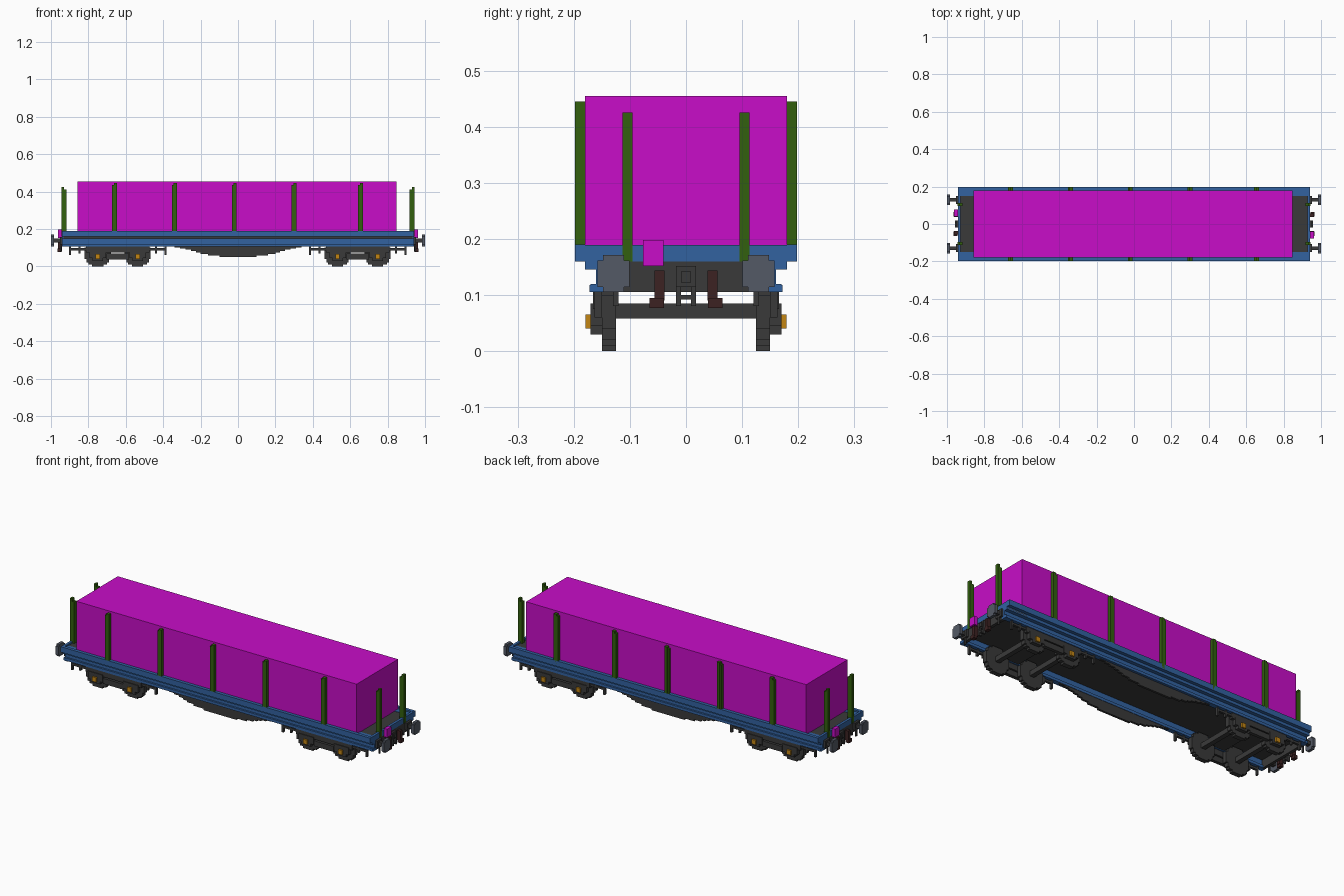
import bpy, bmesh, math

if "Cube" in bpy.data.objects:
    bpy.data.objects.remove(bpy.data.objects["Cube"])


def material(name, srgb):
    lin = [((c / 255 + 0.055) / 1.055) ** 2.4 if c > 10 else c / 255 / 12.92 for c in srgb]
    m = bpy.data.materials.new(name)
    m.use_nodes = True
    m.diffuse_color = (*lin, 1)
    m.node_tree.nodes["Principled BSDF"].inputs["Base Color"].default_value = (*lin, 1)
    return m


MAGENTA = material("magenta", (200, 13, 200))
GREEN = material("stake green", (50, 96, 14))
BLUE = material("frame blue", (50, 98, 160))
DARK = material("dark iron", (58, 58, 58))
GREY = material("buffer grey", (84, 90, 102))
GOLD = material("axle gold", (196, 134, 20))
BROWN = material("hose brown", (60, 34, 34))


def blocks(name, boxes, mat):
    """One object from a list of (x0, x1, y0, y1, z0, z1) boxes."""
    bm = bmesh.new()
    for x0, x1, y0, y1, z0, z1 in boxes:
        vs = bmesh.ops.create_cube(bm, size=1)["verts"]
        for v in vs:
            v.co.x = x1 if v.co.x > 0 else x0
            v.co.y = y1 if v.co.y > 0 else y0
            v.co.z = z1 if v.co.z > 0 else z0
    # mirrored boxes stay consistent because bounds are sorted
    bmesh.ops.recalc_face_normals(bm, faces=bm.faces)
    mesh = bpy.data.meshes.new(name)
    bm.to_mesh(mesh)
    bm.free()
    mesh.materials.append(mat)
    ob = bpy.data.objects.new(name, mesh)
    bpy.context.collection.objects.link(ob)
    return ob


def flip(box, sx=1, sy=1):
    x0, x1, y0, y1, z0, z1 = box
    return (*sorted((x0 * sx, x1 * sx)), *sorted((y0 * sy, y1 * sy)), z0, z1)


def sides(boxes):
    return [flip(b, 1, s) for b in boxes for s in (1, -1)]


def corners(boxes):
    return [flip(b, t, s) for b in boxes for s in (1, -1) for t in (1, -1)]


def ends(boxes):
    return [flip(b, t, 1) for b in boxes for t in (1, -1)]


def stepped_rows(radius, rows):
    """Merge the rows of a stepped disc: (half width, low, high)."""
    h = 2 * radius / rows
    return [(round(math.sqrt(radius ** 2 - (abs(-radius + (i + .5) * h) - h * .2) ** 2) / h) * h,
             -radius + i * h, -radius + (i + 1) * h) for i in range(rows)]


# Load and deck
blocks("load", [(-.858, .848, -.18, .18, .175, .455)], MAGENTA)
blocks("deck_floor", [(-.932, .932, -.18, .18, .15, .18)], DARK)

# Channel-shaped side rails and end rails
blocks("side_rail", sides([
    (-.942, .942, .18, .198, .16, .19),
    (-.942, .942, .15, .18, .145, .182),
    (-.942, .942, .15, .16, .105, .16),
    (-.942, .942, .143, .17, .105, .12),
    (-.942, .942, .15, .17, .145, .16)]), BLUE)
blocks("end_rail", ends([(.928, .942, -.198, .198, .16, .189)]), BLUE)
blocks("headstock", ends([(.925, .941, -.15, .15, .105, .16)]), DARK)

# Stakes with a stepped top and a narrower back rib
side_stakes = []
for x in (-.66, -.34, -.02, .30, .655):
    side_stakes += [(x - .013, x + .004, .18, .197, .165, .435),
                    (x - .004, x + .013, .18, .198, .165, .445)]
blocks("side_stakes", sides(side_stakes), GREEN)
blocks("end_stakes", corners([
    (.930, .943, .095, .113, .16, .425),
    (.918, .931, .095, .113, .17, .41)]), GREEN)

# Fish-belly girders, stepped towards the middle
belly = [(.34, .101), (.31, .096), (.28, .09), (.25, .083), (.225, .075), (.20, .067), (.16, .058), (.10, .05)]
zs = [.115] + [z for _, z in belly]
blocks("belly_girder", sides([(-w, w, .145, .157, z, zs[i]) for i, (w, z) in enumerate(belly)]), DARK)

# Wheels, axles and bogies
wheel_x = (-.75, -.537, .532, .746)
wheels, axles, caps = [], [], []
for x in wheel_x:
    for w, a, b in stepped_rows(.07, 14):
        wheels.append((x - w, x + w, .125, .15, .07 + a, .07 + b))
    axles.append((x - .013, x + .013, -.13, .13, .058, .085))
    caps += [(x - .012, x + .012, .165, .179, .04, .065)]
blocks("wheels", sides(wheels), DARK)
blocks("axles", axles, DARK)
blocks("axle_caps", sides(caps), GOLD)

frames = []
for c in (-.643, .640):
    frames += [(c - .17, c + .17, .15, .166, .075, .105),      # top beam
               (c - .26, c + .26, .15, .163, .086, .098),      # long thin bar
               (c - .06, c + .06, .15, .168, .038, .068)]      # spring plank
    for s in (-1, 1):
        w = c + s * .107
        frames += [(w - .045, w + .045, .15, .17, .045, .085),
                   (w - .028, w + .028, .15, .17, .03, .05)]
        e = c + s * .255
        frames += [(e - .005, e + .005, .15, .163, .06, .105)]
        e = c + s * .205
        frames += [(e - .005, e + .005, .15, .163, .07, .105)]
blocks("bogie_frames", sides(frames), DARK)
blocks("bogie_bolsters", [(c - .04, c + .04, -.15, .15, .108, .15) for c in (-.643, .640)], DARK)

# Buffers
heads = [(.984, 1.0, .129 - w, .129 + w, .138 + a, .138 + b) for w, a, b in stepped_rows(.033, 7)]
blocks("buffer_heads", corners(heads), GREY)
blocks("buffer_shafts", corners([
    (.94, .985, .119, .139, .128, .148),
    (.94, .953, .108, .15, .118, .158)]), DARK)

# Coupling hook, brake hoses and tail lamps
blocks("coupling", ends([
    (.94, .952, -.018, .018, .115, .152),
    (.952, .958, -.009, .009, .122, .142),
    (.94, .956, -.018, -.009, .08, .115),
    (.94, .956, .009, .018, .08, .115),
    (.94, .956, -.018, .018, .092, .1)]), DARK)
blocks("brake_hoses", corners([
    (.94, .962, .038, .056, .09, .144),
    (.945, .965, .039, .065, .077, .095)]), BROWN)
lamp = (.942, .962, -.077, -.04, .152, .198)
blocks("tail_lamps", [lamp, flip(lamp, -1, -1)], MAGENTA)
blocks("corner_steps", corners([(.925, .94, .14, .172, .105, .118)]), BLUE)
blocks("step_hangers", corners([(.945, .952, .12, .13, .08, .13)]), DARK)
